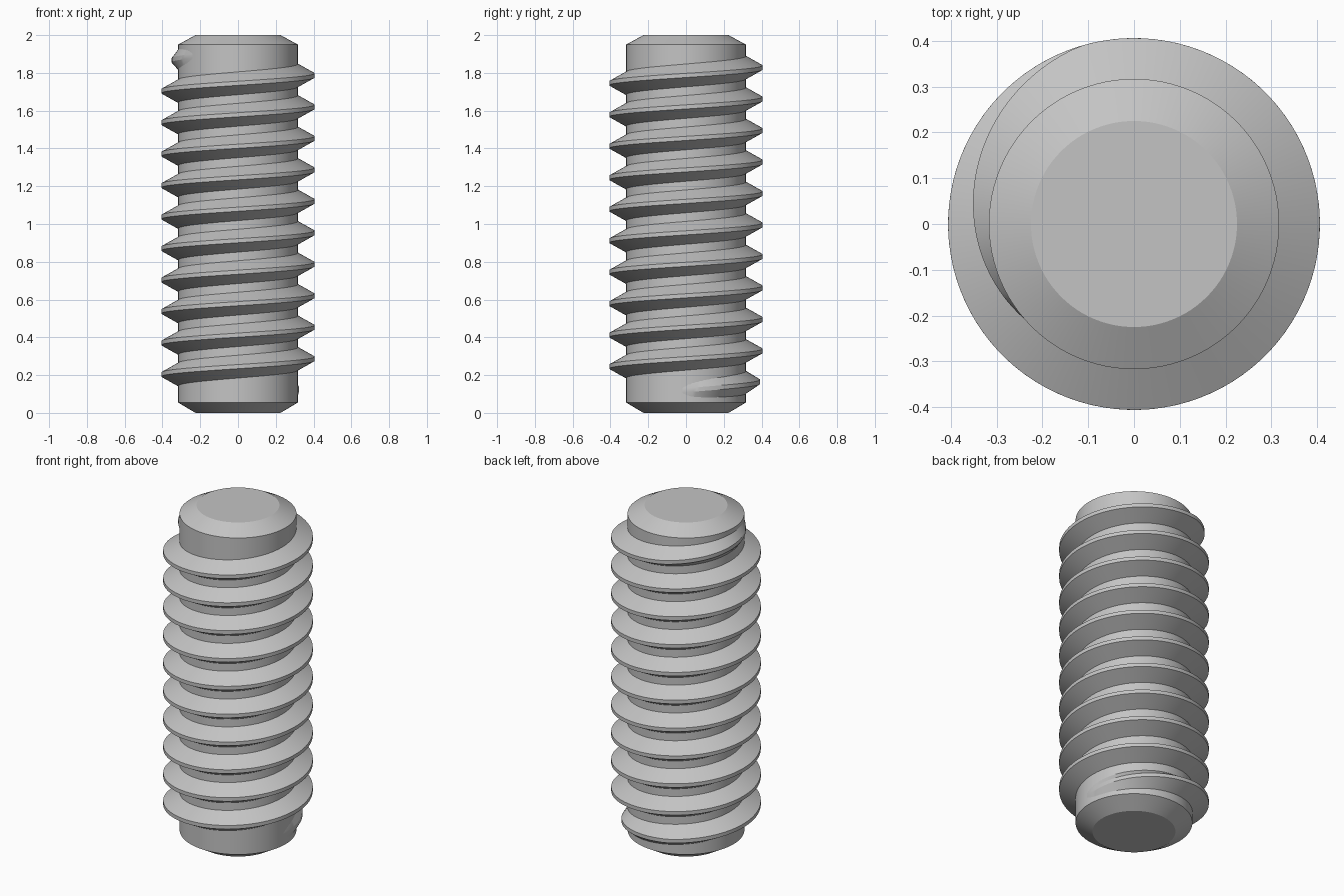
import bpy, bmesh, math

cube = bpy.data.objects.get("Cube")
if cube:
    bpy.data.objects.remove(cube, do_unlink=True)

CORE, CREST, CHAMFER = 0.317, 0.407, 0.225   # radii
PITCH = 1 / 6
SEGMENTS = 96

steel = bpy.data.materials.new("grey steel")
steel.use_nodes = True
colour = (0.55, 0.55, 0.55, 1)
steel.diffuse_color = colour
steel.node_tree.nodes["Principled BSDF"].inputs["Base Color"].default_value = colour


def finish(bm, name):
    """Turn a bmesh into a smooth, sharp-edged object."""
    bmesh.ops.recalc_face_normals(bm, faces=bm.faces)
    mesh = bpy.data.meshes.new(name)
    bm.to_mesh(mesh)
    bm.free()
    mesh.materials.append(steel)
    obj = bpy.data.objects.new(name, mesh)
    bpy.context.collection.objects.link(obj)
    bpy.ops.object.select_all(action="DESELECT")
    obj.select_set(True)
    bpy.context.view_layer.objects.active = obj
    bpy.ops.object.shade_smooth_by_angle(angle=math.radians(20))
    return obj


def skin(bm, rings, closed):
    """Bridge consecutive rings of vertices and cap both ends."""
    for a, b in zip(rings, rings[1:]):
        for i in range(len(a)):
            j = (i + 1) % len(a)
            bm.faces.new((a[i], a[j], b[j], b[i]))
    if closed:
        bm.faces.new(rings[0])
        bm.faces.new(rings[-1])


def polar(r, angle, z):
    return (r * math.cos(angle), r * math.sin(angle), z)


# Chamfered core
bm = bmesh.new()
rings = [[bm.verts.new(polar(r, math.tau * i / SEGMENTS, z)) for i in range(SEGMENTS)]
         for r, z in ((CHAMFER, 0), (CORE, 0.055), (CORE, 1.95), (CHAMFER, 2))]
skin(bm, rings, True)
finish(bm, "core")

# Helical thread, fading into the core at each end
START, END, FADE = -5, 3822, 115             # degrees
bm = bmesh.new()
rings = []
steps = round((END - START) * SEGMENTS / 360)
for s in range(steps + 1):
    deg = START + (END - START) * s / steps
    height = min(1, (deg - START) / FADE, (END - deg) / FADE)
    tip = CORE - 0.001 + (CREST - CORE) * height
    z = 0.12 + PITCH * deg / 360
    profile = ((CORE - 0.01, -0.066), (tip, -0.011), (tip, 0.011), (CORE - 0.01, 0.066))
    rings.append([bm.verts.new(polar(r, math.radians(deg), z + dz)) for r, dz in profile])
skin(bm, rings, True)
finish(bm, "thread")
